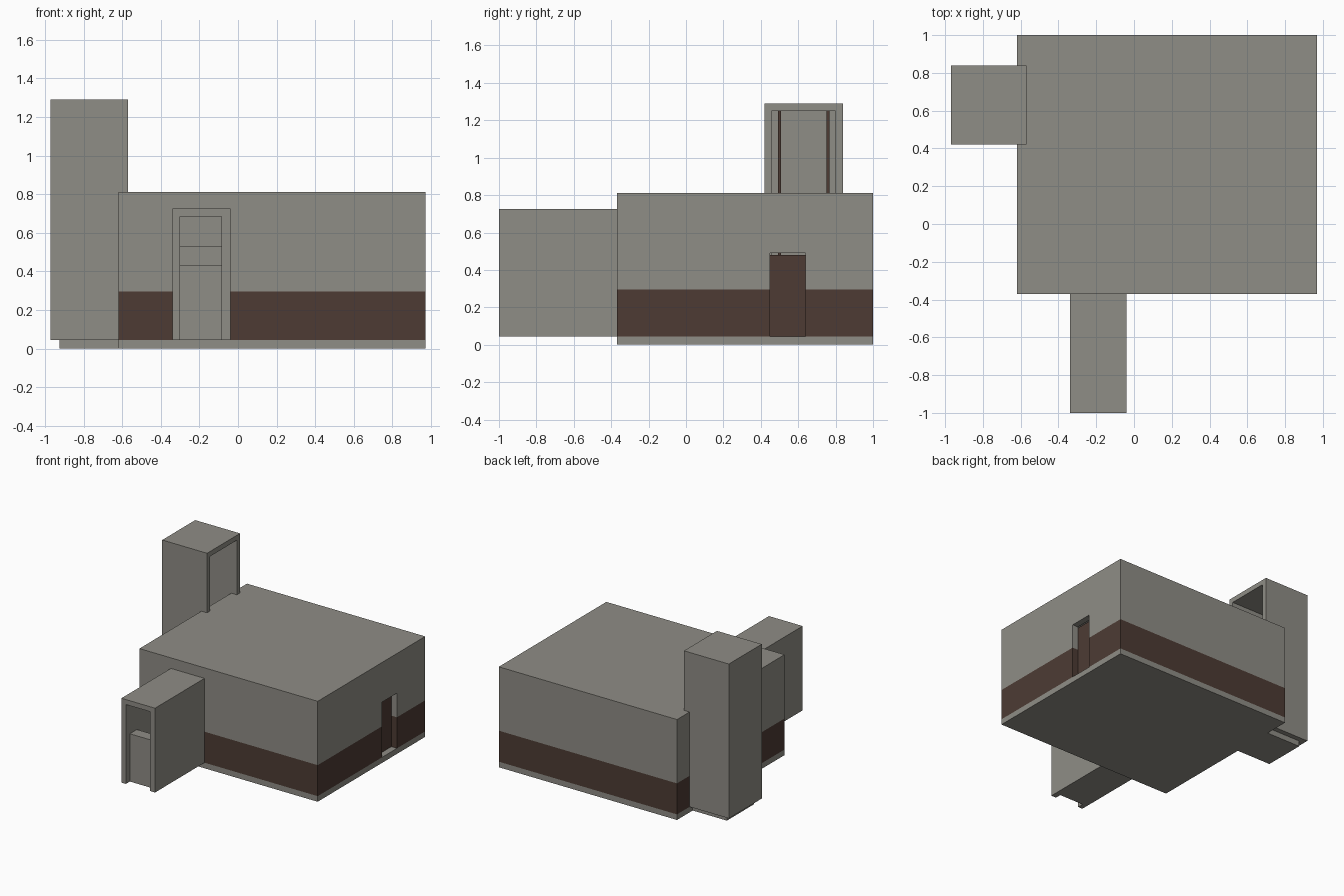
import bpy, bmesh

if "Cube" in bpy.data.objects:
    bpy.data.objects.remove(bpy.data.objects["Cube"])


def material(name, rgb):
    m = bpy.data.materials.new(name)
    m.diffuse_color = (*rgb, 1)
    m.use_nodes = True
    m.node_tree.nodes["Principled BSDF"].inputs["Base Color"].default_value = m.diffuse_color
    return m


GRAY = material("concrete gray", (0.275, 0.266, 0.236))
BROWN = material("dark brown", (0.074, 0.044, 0.034))


def box(name, x, y, z, mat=GRAY):
    """Box from (min, max) ranges on each axis."""
    bm = bmesh.new()
    bmesh.ops.create_cube(bm, size=1)
    for v in bm.verts:
        v.co = [r[0] if c < 0 else r[1] for c, r in zip(v.co, (x, y, z))]
    me = bpy.data.meshes.new(name)
    bm.to_mesh(me)
    bm.free()
    me.materials.append(mat)
    ob = bpy.data.objects.new(name, me)
    bpy.context.collection.objects.link(ob)
    return ob


def carve(ob, *cuts):
    """Subtract boxes from an object and apply the result."""
    for cut in cuts:
        cutter = box("cutter", *cut)
        mod = ob.modifiers.new("cut", 'BOOLEAN')
        mod.operation = 'DIFFERENCE'
        mod.solver = 'EXACT'
        mod.object = cutter
        dg = bpy.context.evaluated_depsgraph_get()
        me = bpy.data.meshes.new_from_object(ob.evaluated_get(dg))
        ob.modifiers.clear()
        ob.data = me
        bpy.data.objects.remove(cutter)
    me.materials.clear()
    me.materials.append(GRAY)
    return ob


def paint_below(ob, height, mat):
    """Cut the mesh at a height and colour the upright faces under it."""
    bm = bmesh.new()
    bm.from_mesh(ob.data)
    bmesh.ops.bisect_plane(bm, geom=bm.verts[:] + bm.edges[:] + bm.faces[:],
                           plane_co=(0, 0, height), plane_no=(0, 0, 1))
    ob.data.materials.append(mat)
    for f in bm.faces:
        low = f.calc_center_median().z < height and abs(f.normal.z) < 0.5
        f.material_index = 1 if low else 0
    bm.to_mesh(ob.data)
    bm.free()


FLOOR = 0.045

# Main room: hollow shell with door, corridor and shaft openings
room = box("room_walls", (-0.62, 0.97), (-0.37, 1.0), (FLOOR, 0.81))
carve(room,
      ((-0.57, 0.92), (-0.32, 0.95), (-0.1, 0.765)),
      ((0.8, 1.1), (0.45, 0.64), (-0.1, 0.49)),
      ((-0.30, -0.085), (-0.5, -0.2), (-0.1, 0.685)),
      ((-0.8, -0.5), (0.457, 0.80), (-0.1, 0.765)))
paint_below(room, 0.295, BROWN)
box("room_floor", (-0.62, 0.97), (-0.37, 1.0), (0, FLOOR))

# Side door set back in its opening
box("side_door", (0.90, 0.92), (0.45, 0.64), (FLOOR, 0.48), BROWN)

# Entrance corridor with a low barrier and an inner step
corridor = box("corridor_shell", (-0.34, -0.04), (-1.0, -0.37), (FLOOR, 0.725))
carve(corridor, ((-0.30, -0.085), (-1.1, -0.3), (-0.1, 0.685)))
box("corridor_floor", (-0.30, -0.085), (-0.95, -0.37), (FLOOR, 0.06))
box("corridor_barrier", (-0.30, -0.085), (-0.95, -0.86), (FLOOR, 0.43))
box("corridor_step", (-0.30, -0.085), (-0.50, -0.42), (FLOOR, 0.53))

# Lift shaft open towards the room, with two guide rails
shaft = box("shaft_shell", (-0.97, -0.57), (0.42, 0.84), (FLOOR, 1.29))
carve(shaft, ((-0.925, -0.4), (0.457, 0.80), (-0.1, 1.25)))
box("shaft_floor", (-0.925, -0.62), (0.457, 0.80), (0, FLOOR))
for side, y in (("front", 0.50), ("back", 0.76)):
    box("guide_rail_" + side, (-0.925, -0.91), (y - 0.008, y + 0.008), (FLOOR, 1.25), BROWN)
